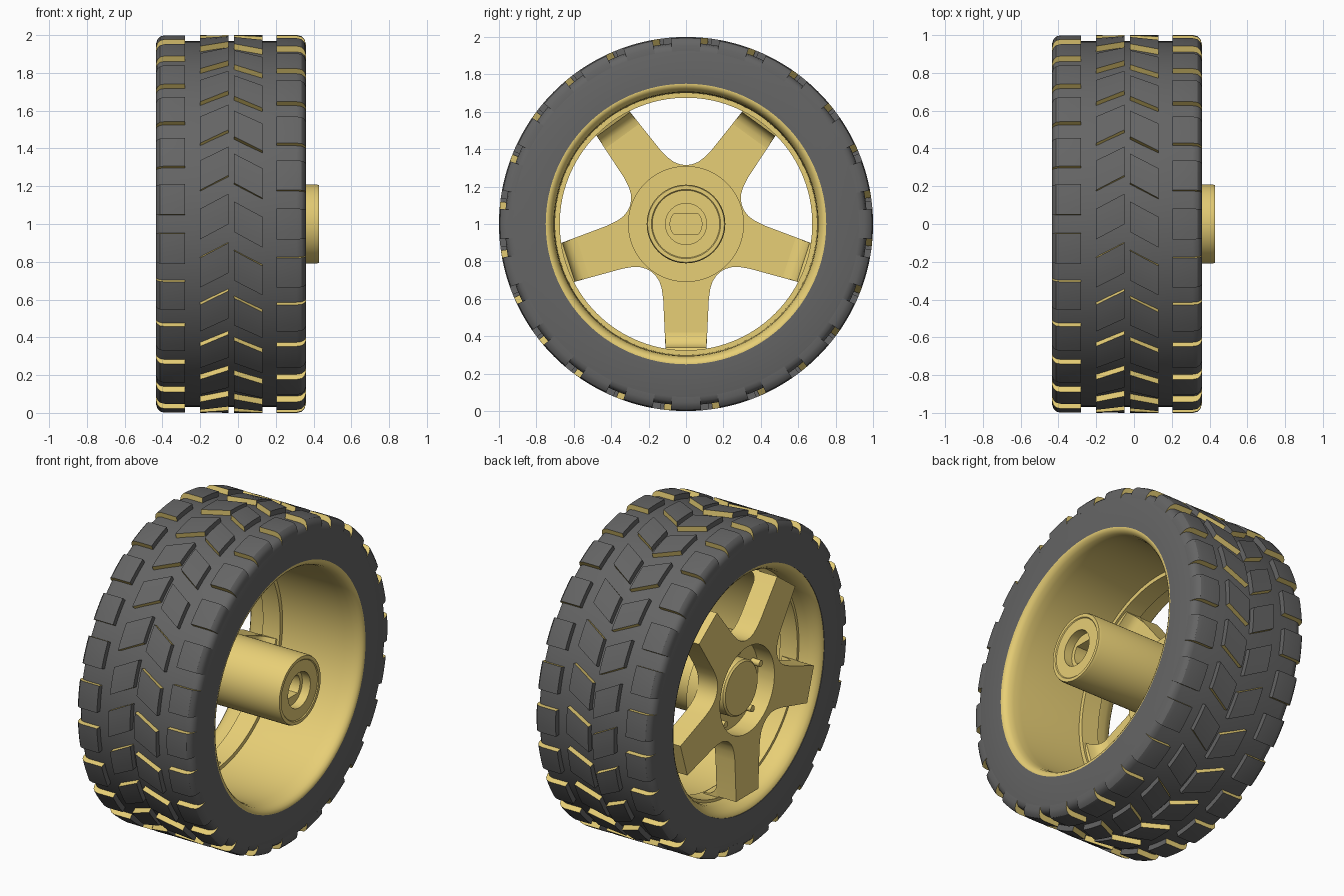
import bpy, bmesh
from math import sin, cos, pi, radians, atan2, hypot

if "Cube" in bpy.data.objects:
    bpy.data.objects.remove(bpy.data.objects["Cube"])

def material(name, col):
    m = bpy.data.materials.new(name)
    m.diffuse_color = (*col, 1)
    m.use_nodes = True
    m.node_tree.nodes["Principled BSDF"].inputs["Base Color"].default_value = m.diffuse_color
    return m

GOLD = material("gold", (0.80, 0.62, 0.18))
RUBBER = material("rubber", (0.13, 0.13, 0.13))
SEG = 120

def pt(x, r, a):
    """Point at radius r and angle a around the axle."""
    return (x, -r * cos(a), 1 + r * sin(a))

def finish(bm, name, mats):
    bmesh.ops.recalc_face_normals(bm, faces=bm.faces)
    me = bpy.data.meshes.new(name)
    bm.to_mesh(me)
    bm.free()
    ob = bpy.data.objects.new(name, me)
    bpy.context.collection.objects.link(ob)
    for m in mats:
        me.materials.append(m)
    bpy.ops.object.select_all(action='DESELECT')
    ob.select_set(True)
    bpy.context.view_layer.objects.active = ob
    bpy.ops.object.shade_smooth_by_angle(angle=radians(32))
    return ob

def bridge(bm, rings, closed):
    """Join neighbouring rings of vertices with quads."""
    n = len(rings[0])
    for i in range(len(rings) if closed else len(rings) - 1):
        a, b = rings[i], rings[(i + 1) % len(rings)]
        for j in range(n):
            k = (j + 1) % n
            bm.faces.new((a[j], a[k], b[k], b[j]))

def lathe(name, profile, mat, closed=True):
    """Revolve (x, r[, flat]) points; flat cuts the circle top and bottom."""
    bm = bmesh.new()
    rings = []
    for x, r, *flat in profile:
        ring = []
        for j in range(SEG):
            p = pt(x, r, 2 * pi * j / SEG)
            if flat:
                p = (p[0], p[1], 1 + max(-flat[0], min(flat[0], p[2] - 1)))
            ring.append(bm.verts.new(p))
        rings.append(ring)
    bridge(bm, rings, closed)
    if not closed:
        bm.faces.new(rings[0])
        bm.faces.new(rings[-1])
    return finish(bm, name, [mat])

# Tyre carcass
lathe("tyre", [(-.435, .75), (-.435, .925), (-.428, .947), (-.412, .962), (-.385, .968),
               (.31, .968), (.337, .962), (.353, .947), (.36, .925), (.36, .75)], RUBBER)

# Tread: four rows of 24 blocks, rubber on top and gold on the end walls
def tread(name, profile, a_left, a_right, width=9.3, steps=4):
    bm = bmesh.new()
    x0, x1 = profile[0][0], profile[-1][0]
    for k in range(24):
        rings = []
        for s in range(steps + 1):
            off = width * (s / steps - 0.5) + 15 * k
            rings.append([bm.verts.new(pt(x, r, radians(
                off + a_left + (a_right - a_left) * (x - x0) / (x1 - x0)))) for x, r in profile])
        bridge(bm, rings, False)
        for cap in (rings[0], rings[-1]):
            bm.faces.new(cap).material_index = 1
    finish(bm, name, [RUBBER, GOLD])

shoulder = [(0, .925), (.001, .955), (.008, .978), (.023, .994), (.048, 1), (.155, 1), (.155, .95)]
tread("tread_shoulder_left", [(-.435 + d, r) for d, r in shoulder], 7.5, 7.5)
tread("tread_shoulder_right", [(.36 - d, r) for d, r in shoulder], 0, 0)
tread("tread_chevron_left", [(-.2, .95), (-.2, 1), (-.05, 1), (-.05, .95)], 0, 4.6)
tread("tread_chevron_right", [(-.02, .95), (-.02, 1), (.13, 1), (.13, .95)], 2.2, -2.5)

# Rim barrel with rounded lips and an inner step
lathe("rim", [(.36, .75), (.36, .742), (.352, .728), (.335, .715), (.30, .707), (.25, .703),
              (-.18, .70), (-.18, .675), (-.30, .675), (-.30, .692), (-.36, .697), (-.39, .706),
              (-.415, .722), (-.43, .74), (-.432, .75)], GOLD)

# Five-spoke plate with a round opening in the middle
half = [(.66, .055), (.66, .11), (.40, .122), (.345, .130), (.305, .143), (.275, .163)]
outline = [(u, -v) for u, v in reversed(half)] + [(.66, 0)] + half + [(.255, .185)]
polar = []
for k in range(5):
    polar += [(hypot(u, v), atan2(v, u) - pi / 2 + k * 2 * pi / 5) for u, v in outline]
bm = bmesh.new()
rings = []
for x, hole in ((-.425, True), (-.425, False), (-.29, False), (-.29, True)):
    rings.append([bm.verts.new(pt(x, .27 if hole else r, a)) for r, a in polar])
bridge(bm, rings, True)
finish(bm, "spokes", [GOLD])

# Curved feet joining the spoke tips to the barrel
foot = [(.58, -.30), (.58, -.29), (.61, -.285), (.635, -.27), (.652, -.245), (.66, -.20),
        (.685, -.19), (.685, -.30)]
bm = bmesh.new()
for k in range(5):
    t = -pi / 2 + k * 2 * pi / 5
    rings = [[bm.verts.new(pt(x, hypot(u, v), t + atan2(v, u))) for u, x in foot]
             for v in (-.11, .11)]
    bridge(bm, rings, False)
    bm.faces.new(rings[0])
    bm.faces.new(rings[1])
finish(bm, "spoke_feet", [GOLD])

# Hub: boss, cup floor, axle tube and a blind flat-sided socket
lathe("hub", [(-.385, .16), (-.375, .17), (-.31, .17), (-.31, .272), (-.31, .31), (-.22, .31),
              (-.22, .21), (.415, .21), (.43, .205), (.43, .185), (.425, .18), (.425, .11), (.37, .11),
              (.37, .085, .057), (-.15, .085, .057)], GOLD, closed=False)

# Small bolts around the boss
bm = bmesh.new()
for k in range(5):
    a = pi / 2 + k * 2 * pi / 5
    c = pt(0, .225, a)
    rings = [[bm.verts.new((x, c[1] + .02 * cos(j * pi / 6), c[2] + .02 * sin(j * pi / 6)))
              for j in range(12)] for x in (-.37, -.30)]
    bridge(bm, rings, False)
    bm.faces.new(rings[0])
    bm.faces.new(rings[1])
finish(bm, "hub_bolts", [GOLD])
